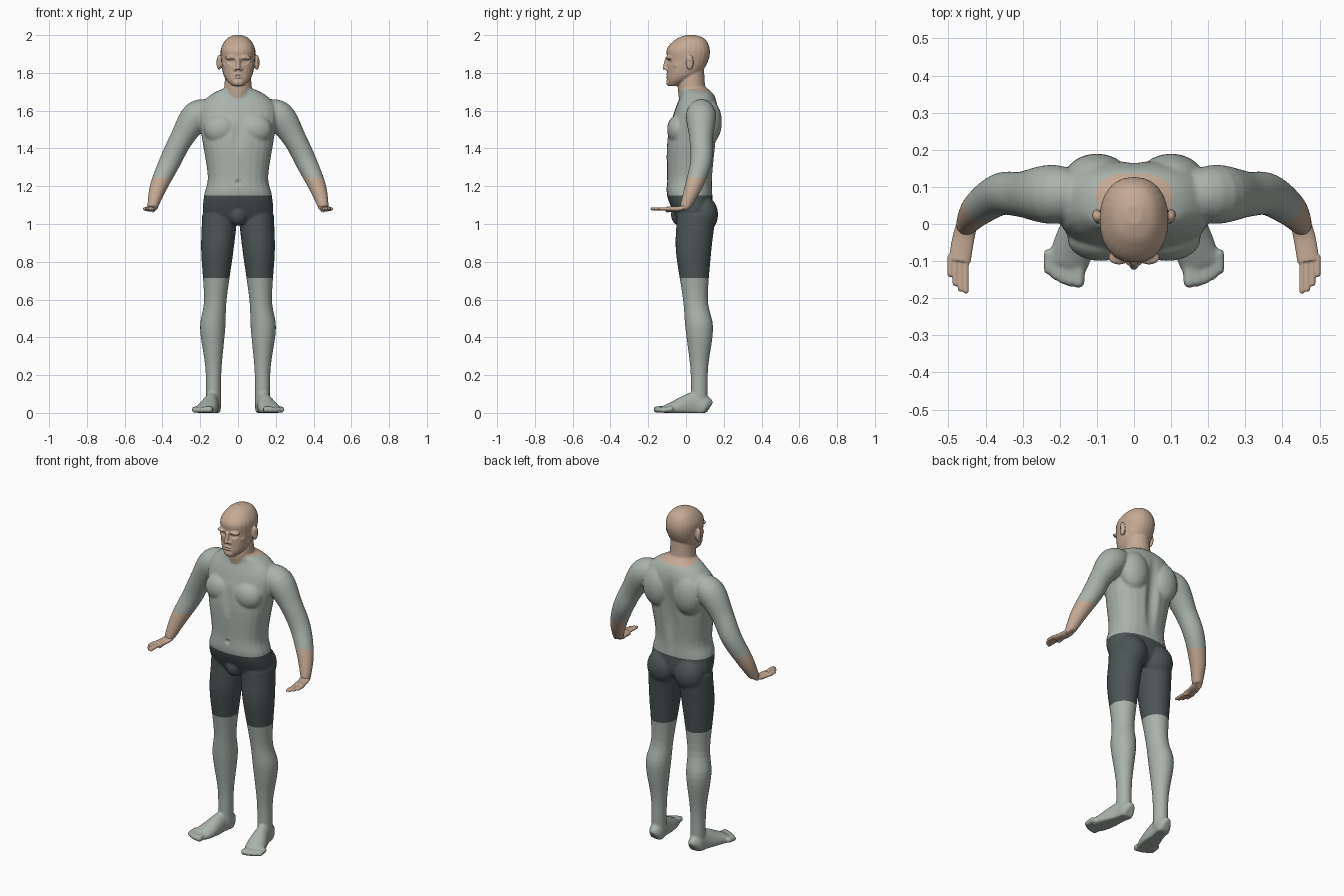
import bpy
import bmesh
from math import cos, sin, tau, copysign
from mathutils import Vector, Matrix

cube = bpy.data.objects.get("Cube")
if cube:
    bpy.data.objects.remove(cube, do_unlink=True)


def material(name, *rgb):
    mat = bpy.data.materials.new(name)
    mat.use_nodes = True
    mat.diffuse_color = (*rgb, 1)
    shader = mat.node_tree.nodes["Principled BSDF"]
    shader.inputs["Base Color"].default_value = mat.diffuse_color
    shader.inputs["Roughness"].default_value = 0.7
    return mat


cloth = material("pale grey green", 0.4, 0.45, 0.41)
shorts = material("dark slate", 0.07, 0.09, 0.09)
skin = material("skin", 0.56, 0.4, 0.3)
across, upward = Vector((1, 0, 0)), Vector((0, 0, 1))
along = Vector((0, 1, 0))


def blend(before, start, end, after, t):
    """Catmull-Rom interpolation of one ring value."""
    leave, arrive = (end - before) / 2, (after - start) / 2
    rise = end - start
    return start + t * (leave + t * (3 * rise - 2 * leave - arrive + t * (leave + arrive - 2 * rise)))


def refine(rings, steps=5):
    """Add smooth in-between rings."""
    padded = [rings[0], *rings, rings[-1]]
    smooth_rings = []
    for window in zip(padded, padded[1:], padded[2:], padded[3:]):
        for step in range(steps):
            smooth_rings.append([blend(*values, step / steps) for values in zip(*window)])
    return smooth_rings + [rings[-1]]


def loft(bm, rings, side=across, mirror=1, axis=None, power=1, sides=24):
    """Skin through rings of (x, y, z, radius along side, other radius)."""
    rings = refine(rings)
    centres = [Vector(ring[:3]) for ring in rings]
    last = len(rings) - 1
    loops = []
    for i, centre in enumerate(centres):
        tangent = axis or (centres[min(i + 1, last)] - centres[max(i - 1, 0)]).normalized()
        u = (side - tangent * side.dot(tangent)).normalized()
        v = tangent.cross(u)
        wide, deep = rings[i][3:]
        loop = []
        for k in range(sides):
            c, s = cos(tau * k / sides), sin(tau * k / sides)
            point = (centre + u * wide * copysign(abs(c) ** power, c)
                     + v * deep * copysign(abs(s) ** power, s))
            loop.append(bm.verts.new((point.x * mirror, point.y, max(point.z, 0))))
        loops.append(loop)
    for low, high in zip(loops, loops[1:]):
        for k in range(sides):
            bm.faces.new((low[k - 1], low[k], high[k], high[k - 1]))
    bm.faces.new(loops[0][::-1])
    bm.faces.new(loops[-1])


def stack(bm, levels, power):
    """Upright loft from levels of (z, half width, front y, back y)."""
    loft(bm, [(0, (front + back) / 2, z, wide, (back - front) / 2) for z, wide, front, back in levels],
         axis=upward, power=power)


def tube(bm, points, aspect=1, **options):
    """Limb through points of (x, y, z, radius)."""
    loft(bm, [(x, y, z, radius, radius * aspect) for x, y, z, radius in points], **options)


def ball(bm, centre, size, mirror=1):
    x, y, z = centre
    matrix = Matrix.Translation((x * mirror, y, z)) @ Matrix.Diagonal((*size, 1))
    bmesh.ops.create_uvsphere(bm, u_segments=20, v_segments=14, radius=1, matrix=matrix)


def digit(bm, start, end, radius, mirror):
    """Finger or toe with rounded ends."""
    tube(bm, [(*start, radius), (*end, radius)], mirror=mirror)
    for point in (start, end):
        ball(bm, point, [radius] * 3, mirror)


def neck(bm):
    tube(bm, [(0, .05, 1.62, .08), (0, .03, 1.72, .073), (0, .03, 1.83, .065)], axis=upward)


def fuse(bm, name, voxel, passes, *materials):
    """Merge overlapping volumes into one smooth surface."""
    bmesh.ops.recalc_face_normals(bm, faces=bm.faces)
    mesh = bpy.data.meshes.new(name)
    bm.to_mesh(mesh)
    bm.free()
    obj = bpy.data.objects.new(name, mesh)
    bpy.context.collection.objects.link(obj)
    remesh = obj.modifiers.new("fuse", 'REMESH')
    remesh.mode = 'VOXEL'
    remesh.voxel_size = voxel
    soften = obj.modifiers.new("soften", 'SMOOTH')
    soften.iterations = passes
    bpy.context.view_layer.update()
    graph = bpy.context.evaluated_depsgraph_get()
    result = bpy.data.meshes.new_from_object(obj.evaluated_get(graph), depsgraph=graph)
    obj.modifiers.clear()
    obj.data = result
    result.materials.clear()
    for mat in materials:
        result.materials.append(mat)
    result.shade_smooth()
    return obj


def dent(obj, centre, radius, depth, tall=1):
    """Press the surface softly along y around a point."""
    for vert in obj.data.vertices:
        offset = vert.co - Vector(centre)
        offset.z /= tall
        falloff = max(0, 1 - offset.length_squared / radius ** 2)
        vert.co.y += depth * falloff ** 2


# Torso and neck
bm = bmesh.new()
stack(bm, [(1, .1, -.03, .1), (1.05, .18, -.06, .14), (1.15, .18, -.1, .14), (1.25, .16, -.1, .14),
           (1.45, .19, -.1, .16), (1.6, .21, -.06, .17), (1.68, .15, -.03, .15), (1.72, .07, -.03, .11)],
      power=0.85)
neck(bm)
ball(bm, (0, -.03, 1.05), (.05, .05, .06))

for mirror in (1, -1):
    # Chest, shoulder blade and buttock masses
    ball(bm, (.09, -.04, 1.5), (.09, .06, .08), mirror)
    ball(bm, (.1, .12, 1.54), (.09, .07, .12), mirror)
    ball(bm, (.09, .09, 1.05), (.09, .08, .1), mirror)
    # Arm
    tube(bm, [(.14, .08, 1.6, .06), (.22, .08, 1.57, .08), (.3, .08, 1.45, .062), (.36, .08, 1.33, .057),
              (.42, .04, 1.2, .046), (.45, 0, 1.1, .03), (.45, 0, 1.08, .025)], side=along, mirror=mirror)
    # Leg
    tube(bm, [(.1, .05, 1.05, .09), (.1, .05, 1, .092), (.11, .04, .85, .085), (.12, .05, .6, .06),
              (.134, .07, .45, .067), (.13, .07, .25, .044), (.13, .07, .12, .04), (.13, .07, .04, .04)],
         aspect=1.1, mirror=mirror, axis=upward)
    # Foot: x, y, half width, height
    loft(bm, [(x, y, height / 3, wide, height / 1.5) for x, y, wide, height in (
        (.13, .12, .02, .06), (.13, .1, .04, .09), (.14, .04, .04, .11),
        (.16, -.05, .055, .07), (.18, -.11, .055, .04))], mirror=mirror)
    # Toes shrink and step back towards the outside
    for i in range(5):
        x, radius = .15 + .02 * i, .018 - .001 * i
        digit(bm, (x, -.08, .02), (x, .002 * i * i - .155, radius), radius, mirror)
body = fuse(bm, "body", 0.0065, 5, cloth, shorts, skin)

# Spine groove, breastbone, navel and collar notch
dent(body, (0, .16, 1.4), .05, -.02, tall=6)
dent(body, (0, -.1, 1.47), .04, .01, tall=3)
dent(body, (0, -.1, 1.22), .02, .01)
dent(body, (0, -.04, 1.69), .03, .01)

# Clean colour borders at hems, cuffs and neckline
tilted = Vector((0, 0.14, 1))
hem, waist, cuff, collar = 0.715, 1.15, 1.245, 1.715
bm = bmesh.new()
bm.from_mesh(body.data)
for height, normal in ((hem, upward), (waist, upward), (cuff, upward), (collar, tilted)):
    bmesh.ops.bisect_plane(bm, geom=bm.verts[:] + bm.edges[:] + bm.faces[:],
                           plane_co=upward * height, plane_no=normal)
for face in bm.faces:
    centre = face.calc_center_median()
    forearm = abs(centre.x) > 0.3 and centre.z < cuff
    if forearm or centre.dot(tilted) > collar:
        face.material_index = 2
    elif hem < centre.z < waist:
        face.material_index = 1
bm.to_mesh(body.data)
bm.free()

# Head: skull and jaw, nose, chin, lips
bm = bmesh.new()
stack(bm, [(1.73, .03, -.09, -.05), (1.76, .06, -.1, .02), (1.8, .08, -.1, .08), (1.87, .09, -.1, .12),
           (1.93, .09, -.1, .125), (1.98, .06, -.05, .1), (2, .02, 0, .05)], power=0.9)
neck(bm)
tube(bm, [(0, -.1, 1.88, .01), (0, -.11, 1.83, .012), (0, -.11, 1.82, .015)])
ball(bm, (0, -.09, 1.75), (.03, .015, .02))
for z in (1.777, 1.789):
    ball(bm, (0, -.095, z), (.025, .012, .007))
for mirror in (1, -1):
    # Nostril, brow, cheekbone, ear
    ball(bm, (.015, -.1, 1.82), (.01, .01, .01), mirror)
    ball(bm, (.04, -.09, 1.88), (.03, .02, .01), mirror)
    ball(bm, (.06, -.05, 1.84), (.02, .02, .02), mirror)
    ball(bm, (.1, .02, 1.855), (.014, .02, .04), mirror)
head = fuse(bm, "head", 0.0042, 3, skin)

# Eye sockets holding eyeballs, ear bowls, mouth line
for mirror in (1, -1):
    dent(head, (.036 * mirror, -.09, 1.86), .03, .014, tall=0.6)
    dent(head, (.036 * mirror, -.08, 1.86), .02, -.007, tall=0.5)
    dent(head, (.11 * mirror, .01, 1.855), .015, .01, tall=2)
dent(head, (0, -.11, 1.783), .03, .007, tall=0.2)

# Hands, bent forward at the wrist with the palm down
for mirror, label in ((1, "left"), (-1, "right")):
    bm = bmesh.new()
    tube(bm, [(.45, 0, 1.09, .028), (.46, -.04, 1.08, .03), (.47, -.1, 1.08, .03)],
         aspect=0.45, mirror=mirror)
    for i in range(4):
        x = .453 + .014 * i
        digit(bm, (x, -.09, 1.08), (x, .005 * i * i - .18, 1.08), .008, mirror)
    digit(bm, (.45, -.03, 1.08), (.45, -.1, 1.07), .009, mirror)
    fuse(bm, label + "_hand", 0.003, 2, skin)
